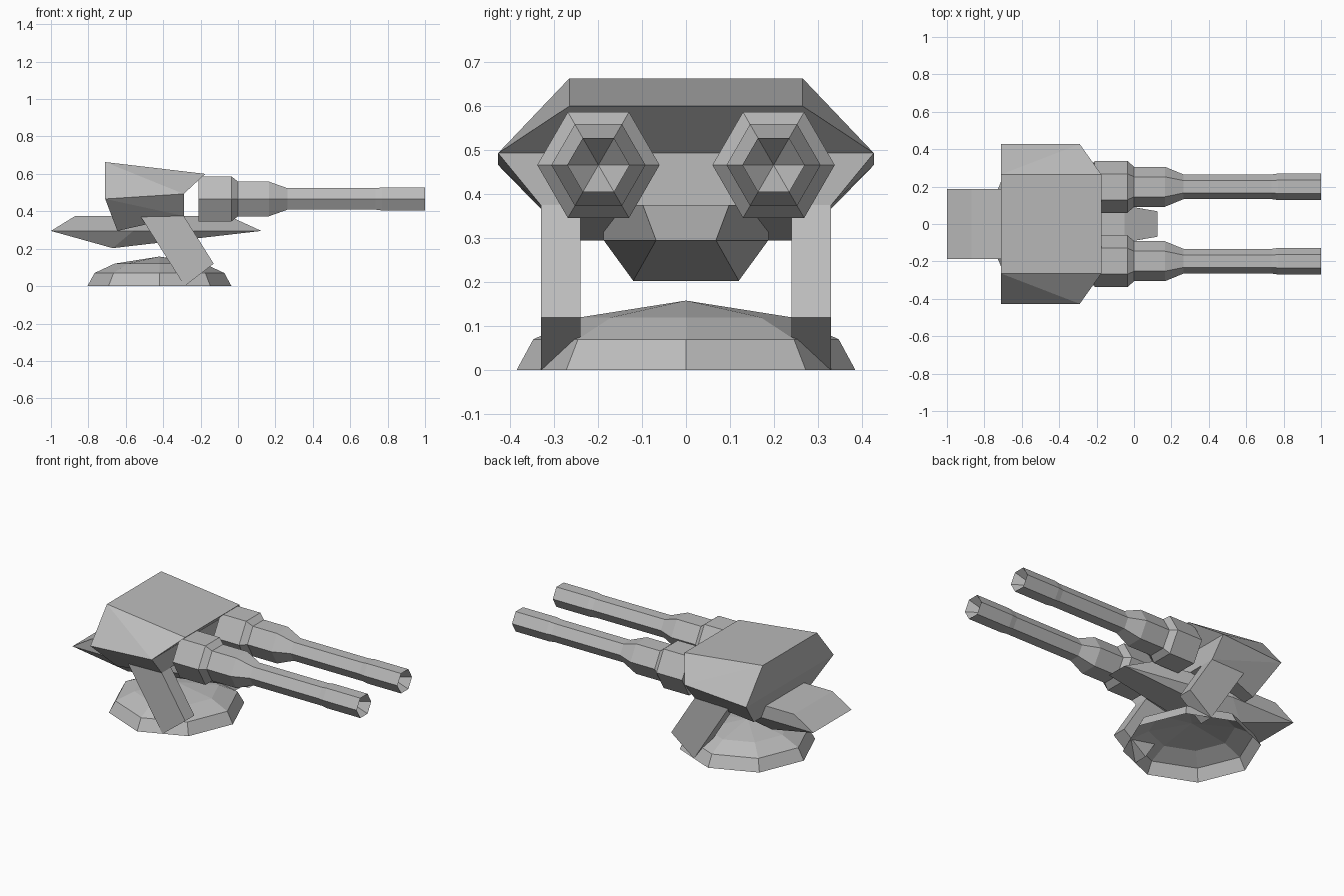
import bpy, bmesh, math
from mathutils import Vector

if "Cube" in bpy.data.objects:
    bpy.data.objects.remove(bpy.data.objects["Cube"])

grey = bpy.data.materials.new("turret grey")
grey.diffuse_color = (0.5, 0.5, 0.5, 1)
grey.use_nodes = True
grey.node_tree.nodes["Principled BSDF"].inputs["Base Color"].default_value = grey.diffuse_color


def make(name, verts, faces, closed=True):
    mesh = bpy.data.meshes.new(name)
    mesh.from_pydata(verts, [], faces)
    bm = bmesh.new()
    bm.from_mesh(mesh)
    bmesh.ops.remove_doubles(bm, verts=bm.verts, dist=1e-5)
    bmesh.ops.recalc_face_normals(bm, faces=bm.faces)
    # an open shell must still face up
    if not closed and sum(f.normal.z * f.calc_area() for f in bm.faces) < 0:
        bmesh.ops.reverse_faces(bm, faces=bm.faces)
    bm.to_mesh(mesh)
    bm.free()
    mesh.materials.append(grey)
    obj = bpy.data.objects.new(name, mesh)
    bpy.context.collection.objects.link(obj)
    return obj


def lathe(name, profile, sides, place, closed=True):
    """Revolve (distance along axis, radius) points; place maps (t, u, v) to xyz."""
    verts, faces = [], []
    for t, r in profile:
        for k in range(sides):
            a = 2 * math.pi * k / sides
            verts.append(place(t, r * math.cos(a), r * math.sin(a)))
    for i in range(len(profile) - 1):
        for k in range(sides):
            n = (k + 1) % sides
            faces.append((i * sides + k, i * sides + n,
                          (i + 1) * sides + n, (i + 1) * sides + k))
    return make(name, verts, faces, closed)


def mirrored(half):
    """Right-side points followed by their left-side copies."""
    return [Vector(p) for p in half] + [Vector((x, -y, z)) for x, y, z in half]


def mirrored_faces(side, strip, n):
    """Side faces on both halves plus a closing strip through the outline loop."""
    other = [tuple(i + n for i in f) for f in side]
    across = [(a, b, b + n, a + n) for a, b in zip(strip, strip[1:] + strip[:1])]
    return side + other + across


# Base: open eight-sided dome
lathe("base_dome", [(0, 0.385), (0.07, 0.347), (0.12, 0.24), (0.158, 0)], 8,
      lambda t, u, v: (-0.42 + u, v, t), closed=False)

# Support legs: slanted bars between the dome and the body
leg = [(-0.57, 0.45), (-0.335, 0.45), (-0.29, 0.375), (-0.13, 0.12), (-0.285, 0.0)]
for side, tag in ((-1, "right"), (1, "left")):
    pts = [(x, side * y, z) for y in (0.24, 0.33) for x, z in leg]
    n = len(leg)
    sides = [(i, (i + 1) % n, (i + 1) % n + n, i + n) for i in range(n)]
    make("leg_" + tag, pts, sides + [tuple(range(n)), tuple(range(n, 2 * n))])

# Body: faceted armoured housing
body = [(-0.71, 0.265, 0.663), (-0.175, 0.265, 0.60),
        (-0.29, 0.427, 0.493), (-0.71, 0.427, 0.466),
        (-0.29, 0.33, 0.375), (-0.645, 0.26, 0.295)]
make("body", mirrored(body),
     mirrored_faces([(0, 1, 2), (0, 2, 3), (3, 2, 4), (3, 4, 5)],
                    [0, 1, 2, 4, 5, 3], 6))

# Lower hull: long wedge through the housing, pointed at both ends
hull = [(-1.0, 0.187, 0.295), (-0.87, 0.187, 0.375), (-0.56, 0.187, 0.375),
        (-0.05, 0.098, 0.375), (0.125, 0.068, 0.295), (-0.56, 0.187, 0.295),
        (-0.67, 0.12, 0.203)]
make("lower_hull", mirrored(hull),
     mirrored_faces([(0, 1, 2, 5), (2, 3, 4, 5), (0, 5, 6), (5, 4, 6)],
                    [0, 1, 2, 3, 4, 6], 7))

# Twin guns: stepped six-sided barrels with a hollow muzzle
gun = [(-0.21, 0), (-0.21, 0.139), (-0.035, 0.139), (0.0, 0.107), (0.165, 0.107),
       (0.265, 0.066), (0.735, 0.066), (0.77, 0.071), (1.0, 0.071), (0.9, 0)]
for y, tag in ((-0.199, "right"), (0.199, "left")):
    lathe("gun_" + tag, gun, 6, lambda t, u, v, y=y: (t, y + u, 0.466 + v))
